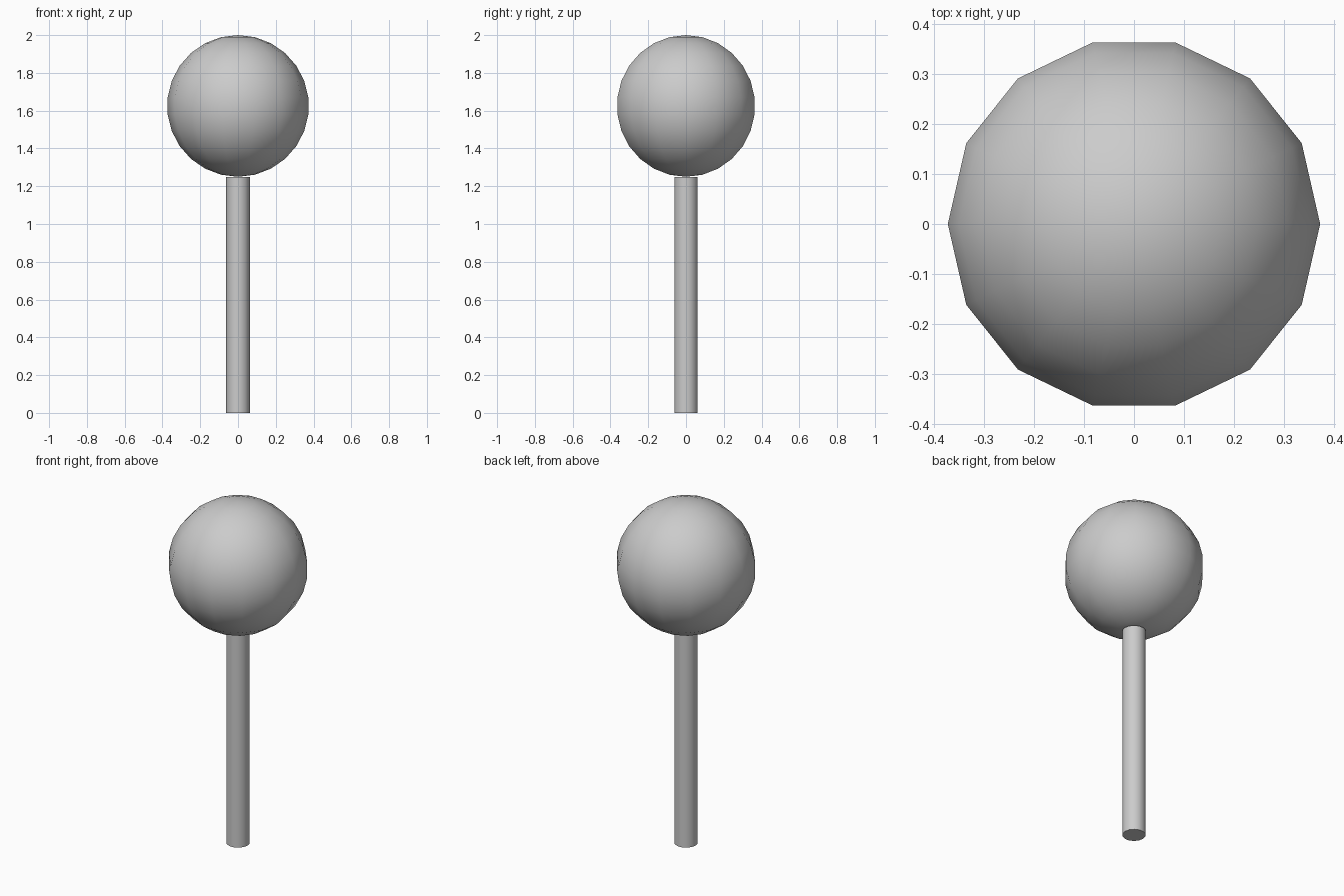
import bpy, bmesh, math

if "Cube" in bpy.data.objects:
    bpy.data.objects.remove(bpy.data.objects["Cube"])

SIDES = 14
RINGS = 13


def lathe(name, profile):
    """Spin (radius, z) points round z; radius 0 makes a pole."""
    bm = bmesh.new()
    loops = []
    for r, z in profile:
        if r < 1e-6:
            loops.append([bm.verts.new((0, 0, z))] * SIDES)
        else:
            loops.append([bm.verts.new((r * math.cos(2 * math.pi * i / SIDES),
                                        r * math.sin(2 * math.pi * i / SIDES), z))
                          for i in range(SIDES)])
    for a, b in zip(loops, loops[1:]):
        for i in range(SIDES):
            j = (i + 1) % SIDES
            quad = [a[i], a[j], b[j], b[i]]
            bm.faces.new(list(dict.fromkeys(quad)))
    # Flat caps on open ends
    for loop, rev in ((loops[0], True), (loops[-1], False)):
        if len(set(loop)) > 1:
            bm.faces.new(loop[::-1] if rev else loop)
    bmesh.ops.recalc_face_normals(bm, faces=bm.faces[:])
    mesh = bpy.data.meshes.new(name)
    bm.to_mesh(mesh)
    bm.free()
    obj = bpy.data.objects.new(name, mesh)
    bpy.context.collection.objects.link(obj)
    bpy.ops.object.select_all(action='DESELECT')
    bpy.context.view_layer.objects.active = obj
    obj.select_set(True)
    bpy.ops.object.shade_smooth_by_angle(angle=math.radians(40))
    return obj


# Straight stick
lathe("stick", [(0.0625, 0), (0.0625, 1.25)])

# Round head on top
R, CZ = 0.375, 1.625
lathe("head", [(R * math.sin(math.pi * k / RINGS), CZ - R * math.cos(math.pi * k / RINGS))
               for k in range(RINGS + 1)])
